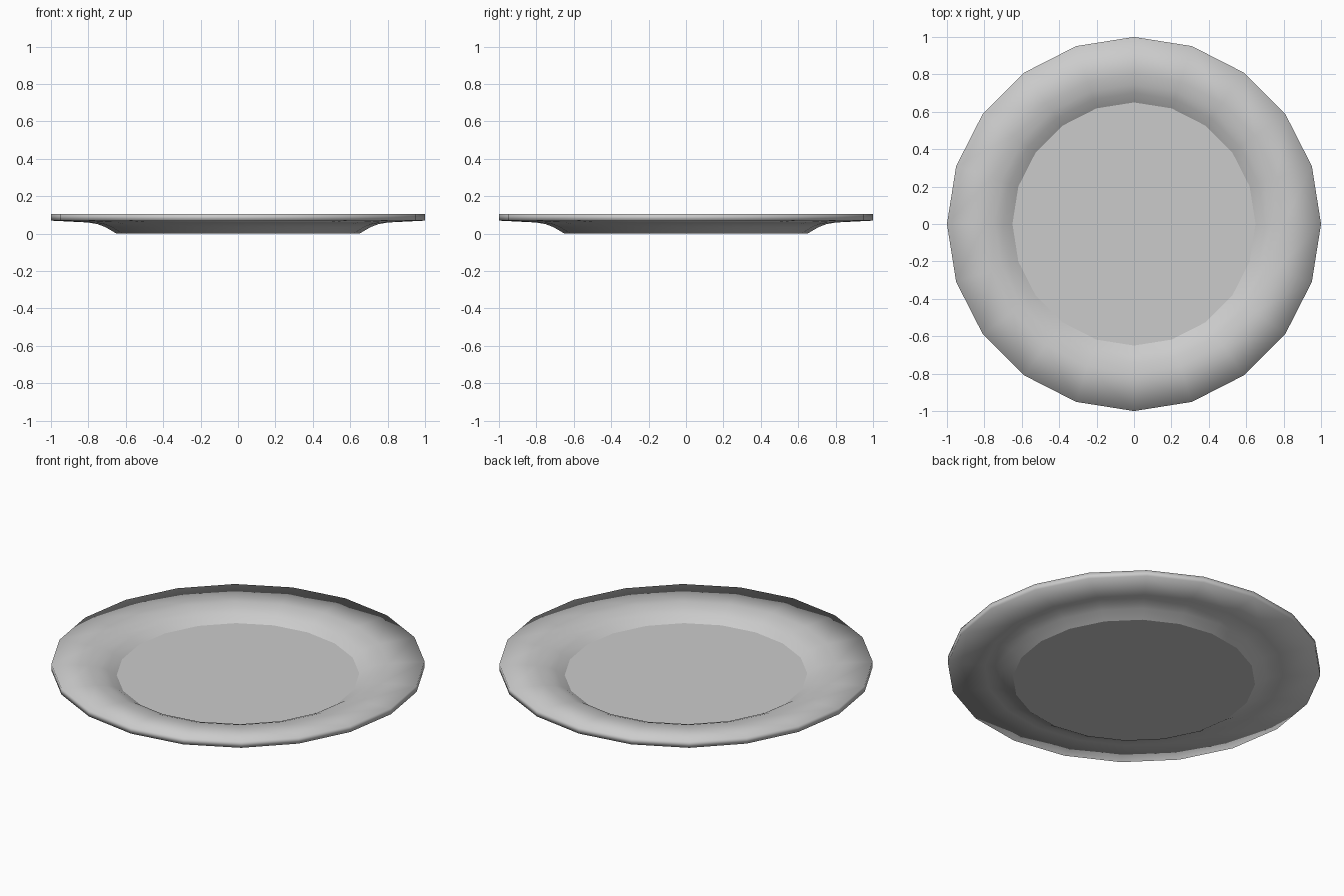
import bpy, bmesh, math

if "Cube" in bpy.data.objects:
    bpy.data.objects.remove(bpy.data.objects["Cube"])

SIDES = 20
# Cross-section (radius, height): top floor -> rim -> underside -> base edge
PROFILE = [(0.65, 0.037), (0.70, 0.069), (0.745, 0.086), (0.80, 0.095), (1.0, 0.105),
           (1.0, 0.069), (0.80, 0.059), (0.75, 0.050), (0.71, 0.035), (0.65, 0.0)]

bm = bmesh.new()
rings = [[bm.verts.new((r * math.cos(math.tau * i / SIDES),
                        r * math.sin(math.tau * i / SIDES), z))
          for i in range(SIDES)] for r, z in PROFILE]

# Lathed wall between successive rings
for a, b in zip(rings, rings[1:]):
    for i in range(SIDES):
        j = (i + 1) % SIDES
        bm.faces.new((a[i], b[i], b[j], a[j]))

# Flat eating surface and flat base
caps = [bm.faces.new(rings[0]), bm.faces.new(rings[-1][::-1])]
bmesh.ops.recalc_face_normals(bm, faces=bm.faces[:])

# Smooth shading with crisp edges around the flat discs
for f in bm.faces:
    f.smooth = True
for cap in caps:
    for e in cap.edges:
        e.smooth = False

mesh = bpy.data.meshes.new("plate")
bm.to_mesh(mesh)
bm.free()
bpy.context.collection.objects.link(bpy.data.objects.new("plate", mesh))
